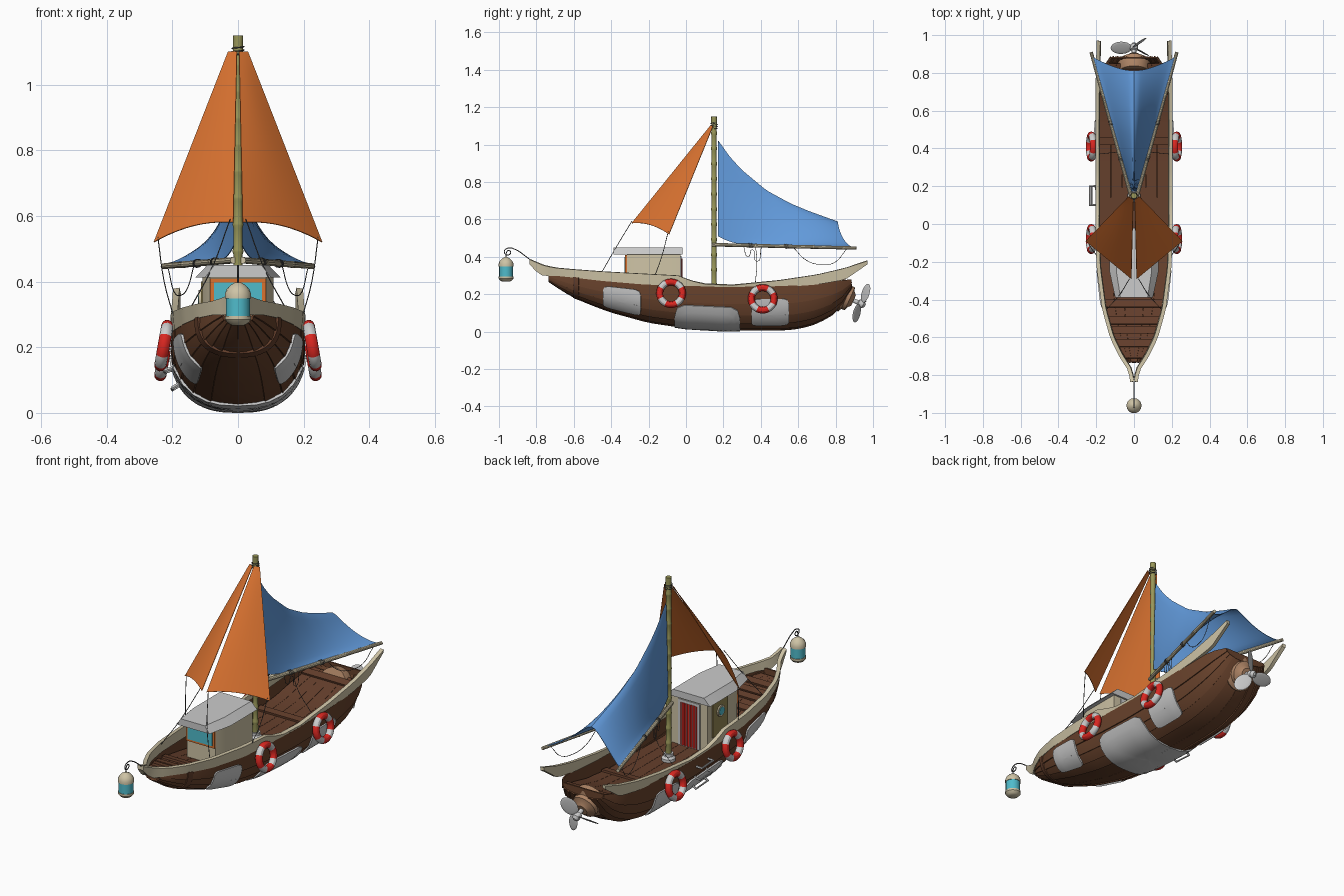
import bpy, math
from math import sin, cos, pi, radians
from mathutils import Vector, Matrix

if "Cube" in bpy.data.objects:
    bpy.data.objects.remove(bpy.data.objects["Cube"])

def mat(name, r, g, b):
    m = bpy.data.materials.new(name)
    m.diffuse_color = (r, g, b, 1)
    m.use_nodes = True
    m.node_tree.nodes["Principled BSDF"].inputs["Base Color"].default_value = m.diffuse_color
    return m
WOOD, DARK = mat("hull_wood", .14, .055, .025), mat("deck_wood", .13, .05, .025)
CREAM, BAMBOO = mat("cream", .62, .55, .38), mat("bamboo", .32, .31, .1)
BLUE, ORANGE = mat("blue", .12, .32, .7), mat("orange", .7, .17, .03)
RED, WHITE, TEAL = mat("red", .7, .02, .015), mat("white", .65, .65, .65), mat("teal", .08, .5, .6)
TAN, ROPE, OLIVE = mat("tan", .42, .23, .13), mat("rope", .08, .08, .08), mat("olive", .3, .24, .09)

def mesh(name, verts, faces, m=None, thick=0):
    me = bpy.data.meshes.new(name)
    me.from_pydata([tuple(v) for v in verts], [], faces)
    ob = bpy.data.objects.new(name, me)
    bpy.context.collection.objects.link(ob)
    if m: me.materials.append(m)
    if thick:
        s = ob.modifiers.new("thickness", 'SOLIDIFY')
        s.thickness, s.offset = thick, 0
    return ob

def grid(name, f, nu, nv, m=None, thick=0):
    vs = [f(i / nu, j / nv) for i in range(nu + 1) for j in range(nv + 1)]
    k = nv + 1
    fs = [(i*k+j, i*k+j+1, (i+1)*k+j+1, (i+1)*k+j) for i in range(nu) for j in range(nv)]
    return mesh(name, vs, fs, m, thick)

def lathe(name, prof, n=16, m=None, M=Matrix()):
    vs = [M @ Vector((r*cos(2*pi*k/n), r*sin(2*pi*k/n), z)) for r, z in prof for k in range(n)]
    fs = [(i*n+k, i*n+(k+1) % n, (i+1)*n+(k+1) % n, (i+1)*n+k) for i in range(len(prof)-1) for k in range(n)]
    fs += [tuple(range(n))[::-1], tuple(range((len(prof)-1)*n, len(prof)*n))]
    return mesh(name, vs, fs, m)

def prism(name, outline, z0, z1, m=None, top=1):
    n = len(outline)
    vs = [(x, y, z0) for x, y in outline] + [(x*top, y, z1) for x, y in outline]
    fs = [(i, (i+1) % n, n+(i+1) % n, n+i) for i in range(n)] + [tuple(range(n))[::-1], tuple(range(n, 2*n))]
    return mesh(name, vs, fs, m)

def box(name, x0, x1, y0, y1, z0, z1, m=None):
    return prism(name, [(x0, y0), (x1, y0), (x1, y1), (x0, y1)], z0, z1, m)

def tube(name, pts, r, m=None, res=4, handle='AUTO'):
    cu = bpy.data.curves.new(name, 'CURVE')
    cu.dimensions, cu.bevel_depth, cu.bevel_resolution, cu.resolution_u, cu.use_fill_caps = '3D', r, 1, res, True
    sp = cu.splines.new('BEZIER')
    sp.bezier_points.add(len(pts) - 1)
    for b, p in zip(sp.bezier_points, pts):
        b.co, b.handle_left_type, b.handle_right_type = p, handle, handle
    ob = bpy.data.objects.new(name, cu)
    bpy.context.collection.objects.link(ob)
    if m: cu.materials.append(m)

def lut(tab, y):
    for a, b in zip(tab, tab[1:]):
        if y <= b[0]: break
    t = (y - a[0]) / (b[0] - a[0])
    return [p + (q - p) * t for p, q in zip(a[1:], b[1:])]

# hull stations: y, half width, sheer height, keel height
HULL = [(-.73, .043, .31, .275), (-.67, .08, .302, .235), (-.6, .112, .293, .192), (-.5, .145, .28, .15),
        (-.4, .167, .27, .113), (-.2, .189, .255, .058), (0, .196, .246, .028), (.2, .198, .238, .016),
        (.5, .198, .243, .016), (.6, .196, .248, .024), (.7, .189, .258, .052), (.8, .17, .27, .11),
        (.85, .148, .276, .175), (.88, .122, .28, .24)]
def raw(y, s):
    w, zs, zk = lut(HULL, y)
    a = (1 - abs(s)) * pi / 2
    return Vector((math.copysign(w * max(cos(a), 0)**.77 if abs(s) > 1e-6 else 0, s), y, zs - (zs - zk) * sin(a)**.77))
def surf(y, s, off=0):
    du = raw(y, min(1, s + .04)) - raw(y, max(-1, s - .04))
    dy = raw(min(.88, y + .02), s) - raw(max(-.73, y - .02), s)
    return raw(y, s) + dy.cross(du).normalized() * off

# overlapping hull planks and end caps
N = 10
for i in range(N):
    def plank(u, v, i=i):
        s = -1 + 2 * (i + v) / N
        f = v if i < N / 2 else 1 - v
        return surf(-.73 + 1.61 * u, s, .001 + .006 * f)
    grid("hull_plank", plank, 32, 2, WOOD, .008)
for y in (-.73, .88):
    mesh("hull_end", [raw(y, -1 + k / 8) for k in range(17)], [tuple(range(17))], WOOD, .008)
grid("bow_band", lambda u, v: surf(-.6 + .03*u, -1 + 2*v, .007), 2, 20, DARK, .01)

# grey repair plates with rounded corners
def plate(y0, y1, s0, s1):
    def f(u, v):
        c, s = cos(2*pi*v), sin(2*pi*v)
        k = u / (abs(c)**8 + abs(s)**8)**(1/8)
        return surf((y0+y1)/2 + (y1-y0)/2*k*c, (s0+s1)/2 + (s1-s0)/2*k*s, .012)
    grid("hull_plate", f, 6, 40, None, .008)
plate(-.06, .29, -.76, .76)
for d in (1, -1):
    plate(-.44, -.24, *sorted((.38*d, .93*d)))
    plate(.35, .55, *sorted((.36*d, .87*d)))

# sunken deck boards
DECK = [(-.72, .285), (-.6, .262), (-.3, .205), (-.05, .15), (.4, .15), (.6, .17), (.86, .24)]
def deck(y, t, up=0):
    w, zs, zk = lut(HULL, y)
    z = lut(DECK, y)[0]
    a = math.asin(min(1, (zs - z) / (zs - zk))**(1/.77))
    return Vector(((w * cos(a)**.77 - .006) * t, y, z + up))
for i in range(6):
    grid("deck_board", lambda u, v: deck(-.71 + 1.56*u, -1 + (i + .01 + .98*v) / 3), 24, 1, DARK, .01)
for y in (-.65, -.58, -.53, -.44, .42, .78):
    grid("cross_board", lambda u, v: deck(y + .04*u, -1 + 2*v, .01), 1, 6, DARK, .012)

# gunwale: y, half width, bottom, top
RAIL = [(-.835, .006, .362, .387), (-.8, .012, .325, .372), (-.76, .024, .298, .355), (-.7, .064, .3, .342),
        (-.6, .113, .29, .333), (-.45, .155, .272, .322), (-.23, .184, .253, .31), (-.04, .191, .246, .3),
        (.02, .191, .244, .275), (.1, .191, .238, .256), (.25, .191, .232, .25), (.5, .191, .238, .275),
        (.7, .19, .252, .305), (.85, .187, .278, .34), (.97, .184, .362, .38)]
for d in (1, -1):
    def rail(u, v):
        y = -.835 + 1.805 * u
        w, a, b = lut(RAIL, y)
        return (d * (w + .004 * v), y, a + (b - a) * v)
    grid("gunwale", rail, 50, 2, CREAM, .02)

# cabin with roof, window, door and porthole
def outline(w, yb, ym, wf, yf):
    return [(-wf, yf), (wf, yf), (w, ym), (w, yb), (-w, yb), (-w, ym)]
prism("cabin", outline(.108, -.03, -.25, .085, -.315), .14, .42, CREAM)
prism("roof", outline(.13, -.02, -.25, .1, -.388), .413, .45, None, .72)
box("window_frame", -.085, .085, -.325, -.31, .305, .41, ORANGE)
box("window_glass", -.073, .073, -.329, -.31, .317, .398, TEAL)
box("door_frame", -.065, .065, -.032, -.025, .15, .405)
grid("door_curtain", lambda u, v: (-.05 + .1*u, -.024 + .003*sin(u*12*pi), .16 + .23*v), 48, 1, RED, .003)
box("side_panel", -.113, -.1, -.2, -.07, .22, .4, OLIVE)
PM = Matrix.Translation((-.112, -.135, .345)) @ Matrix.Rotation(-pi/2, 4, 'Y')
lathe("porthole_rim", [(.03, 0), (.03, .008), (.022, .008)], 20, CREAM, PM)
lathe("porthole_glass", [(.021, 0), (.021, .01)], 20, TEAL, PM)

# bamboo mast
prof = [(.017, .15)]
for k in range(11):
    z = .25 + k * .081
    prof += [(.0135, z - .012), (.0162, z - .003), (.0162, z + .003), (.0135, z + .012)]
lathe("mast", prof + [(.0155, 1.13), (.0155, 1.15)], 12, BAMBOO, Matrix.Translation((0, .15, 0)))
lathe("mast_base", [(.035, .15), (.035, .17), (.024, .18), (.024, .195)], 16, None, Matrix.Translation((0, .15, 0)))
tube("mast_lashing", [(.018*cos(k*pi/3), .15 + .018*sin(k*pi/3), 1.085 + k*.0017) for k in range(20)], .002, ROPE)

# blue tent-shaped main sail with a softly rounded ridge
RIDGE = [(0, 1.02), (.1, .93), (.2, .862), (.4, .755), (.6, .685), (.75, .645), (.9, .61), (1, .587)]
def mainsail(u, v):
    t = 2*v - 1
    e = .1
    a = (math.hypot(t, e) - e) / (math.hypot(1, e) - e)
    zr, zf = lut(RIDGE, u)[0], .47 - .015*u + .04*max(0, 1 - u*5)**2
    y = .172 + (.64 + .07*a**1.5) * u
    return ((.012 + .203*u) * t, y, zf + (zr - zf) * (1 - a)**(1 + .4*min(1, u*3)))
grid("main_sail", mainsail, 24, 24, BLUE, .003)

for d in (1, -1):
    # booms with lashings and hanging ropes
    A, B = Vector((.014*d, .14, .465)), Vector((.227*d, .91, .447))
    Q = (B - A).to_track_quat('Z', 'Y').to_matrix().to_4x4()
    L = (B - A).length
    lathe("boom", [(.01, 0), (.01, L*.3), (.0115, L*.305), (.01, L*.31), (.01, L*.7), (.0115, L*.705),
                   (.01, L*.71), (.009, L)], 10, CREAM, Matrix.Translation(A) @ Q)
    for c in (.25, .5):
        tube("boom_lashing", [A + (B-A)*(c + k*.0016) + Vector((.012*cos(k*pi/3), 0, .012*sin(k*pi/3))) for k in range(20)], .0015, ROPE)
    P = lambda t, z: A + (B - A) * t - Vector((0, 0, z))
    tube("boom_sheet", [P(.57, .01), P(.65, .07), P(.75, .093), P(.85, .08), P(.93, .01)], .0015, ROPE)
    tube("boom_loop", [P(.22, .01), P(.25, .06), P(.28, .02), P(.31, .085), P(.34, .01)], .0015, ROPE)
    tube("boom_tie", [P(.3, 0), P(.31, .07), (.19*d, .37, .25)], .0015, ROPE)
    # orange foresail
    H0, H1 = Vector((.003*d, .13, 1.1)), Vector((.03*d, .145, 1.1))
    T, C = Vector((.014*d, -.29, .58)), Vector((.256*d, -.09, .52))
    def jib(u, v):
        p = H0.lerp(H1, v).lerp(T.lerp(C, v), u)
        return p + Vector((0, -.008 * sin(pi*u) * sin(pi*v), .08*u*u*v*(1 - v)))
    grid("foresail", jib, 16, 10, ORANGE, .003)
    tube("foresail_sheet", [C + Vector((-.012*d, -.005, .015)), (.225*d, -.13, .4), (.195*d, -.17, .29)], .0018, ROPE)
    tube("foresail_tack_rope", [T + Vector((.01*d, 0, .01)), (.08*d, -.38, .44), (.15*d, -.455, .31)], .0018, ROPE)
    # life rings
    for y, z in ((-.08, .205), (.41, .175)):
        bpy.ops.mesh.primitive_torus_add(major_segments=40, minor_segments=12, major_radius=.061, minor_radius=.0185,
                                         location=(.226*d, y, z), rotation=(0, radians(80)*d, 0))
        ob = bpy.context.object
        ob.name = "life_ring"
        ob.data.materials.append(RED)
        ob.data.materials.append(WHITE)
        for p in ob.data.polygons:
            a = math.degrees(math.atan2(p.center.y, p.center.x)) % 90
            p.material_index = int(31 < a < 59)

# boarding steps on the left side
for s in (.92, .76, .6):
    tube("boarding_step", [surf(.1, -s), surf(.1, -s, .038), surf(.2, -s, .038), surf(.2, -s)], .006, None, 1, 'VECTOR')

# stern boss and propeller
TILT = Matrix.Translation((0, .832, .195)) @ Matrix.Rotation(radians(-114), 4, 'X')
lathe("stern_boss", [(.08, -.03), (.088, 0), (.088, .018), (.068, .028), (.066, .048), (.045, .056), (.03, .07)], 20, TAN, TILT)
lathe("propeller_hub", [(.012, .05), (.012, .095), (.02, .1), (.02, .126), (.008, .138)], 14, None, TILT)
for k in range(3):
    M = (TILT @ Matrix.Translation((0, 0, .113)) @ Matrix.Rotation(radians(-65 + 120*k), 4, 'Z')
         @ Matrix.Translation((.068, 0, 0)) @ Matrix.Rotation(radians(35), 4, 'X') @ Matrix.Diagonal((.056, .038, .004, 1)))
    lathe("propeller_blade", [(max(.01, sin(a*pi/8)), -cos(a*pi/8)) for a in range(9)], 20, None, M)

# bow hook and lantern
tube("lantern_hook", [(0, y, z) for y, z in ((-.81, .365), (-.86, .405), (-.91, .438), (-.95, .447), (-.972, .428), (-.955, .41),
                                            (-.937, .424), (-.95, .434), (-.961, .42), (-.962, .385))], .0028, ROPE)
LM = Matrix.Translation((0, -.962, 0))
lathe("lantern_glass", [(.037, .288), (.037, .362)], 16, TEAL, LM)
lathe("lantern_cap", [(.04, .348), (.04, .362), (.034, .378), (.022, .39), (.008, .398)], 16, CREAM, LM)
lathe("lantern_base", [(.018, .267), (.03, .272), (.04, .284), (.04, .295)], 16, CREAM, LM)

# apply modifiers, smooth soft surfaces and keep hard edges
bpy.ops.object.select_all(action='SELECT')
bpy.context.view_layer.objects.active = bpy.data.objects["mast"]
bpy.ops.object.convert(target='MESH')
bpy.ops.object.shade_smooth_by_angle(angle=radians(30))
